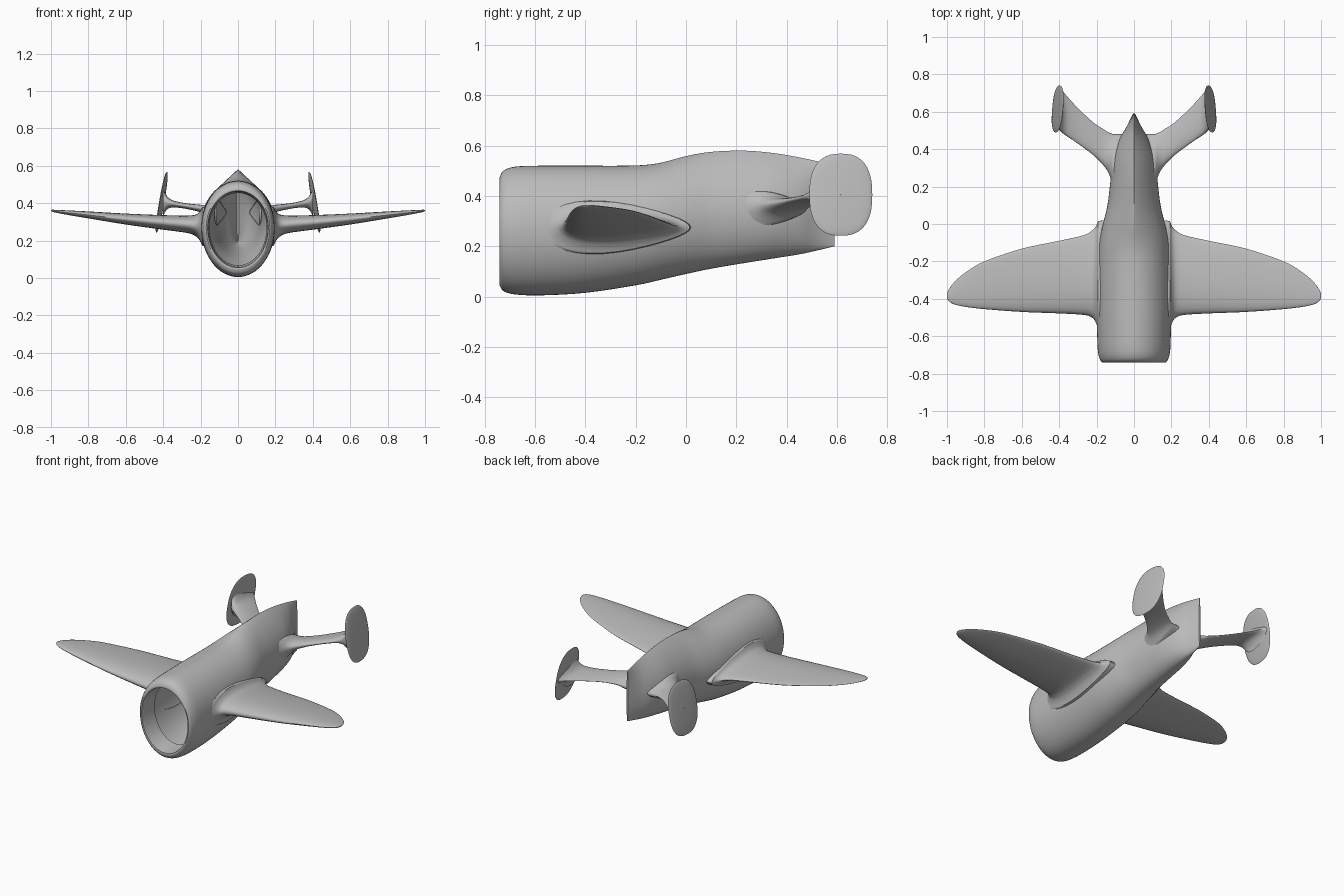
import bpy, bmesh, math
from mathutils import Vector

if "Cube" in bpy.data.objects:
    bpy.data.objects.remove(bpy.data.objects["Cube"])

grey = bpy.data.materials.new("plain grey")
grey.diffuse_color = (0.5, 0.5, 0.5, 1)
grey.use_nodes = True
grey.node_tree.nodes["Principled BSDF"].inputs["Base Color"].default_value = grey.diffuse_color


def spline(rows, s):
    """Catmull-Rom value of a list of rows at s in 0..len-1."""
    n = len(rows) - 1
    i = min(int(s), n - 1)
    f = s - i
    p = [rows[max(0, min(n, i + k))] for k in (-1, 0, 1, 2)]
    return [0.5 * (2 * b + (c - a) * f + (2 * a - 5 * b + 4 * c - d) * f * f
                   + (3 * b - a - 3 * c + d) * f ** 3) for a, b, c, d in zip(*p)]


def loft(name, rings, cap_end=False, mirror=False):
    bm = bmesh.new()
    loops = [[bm.verts.new(p) for p in r] for r in rings]
    n = len(rings[0])
    for a, b in zip(loops, loops[1:]):
        for i in range(n):
            bm.faces.new((a[i], a[(i + 1) % n], b[(i + 1) % n], b[i]))
    if cap_end:
        bm.faces.new(loops[-1])
    bmesh.ops.recalc_face_normals(bm, faces=bm.faces)
    me = bpy.data.meshes.new(name)
    bm.to_mesh(me)
    bm.free()
    ob = bpy.data.objects.new(name, me)
    bpy.context.collection.objects.link(ob)
    me.materials.append(grey)
    bpy.ops.object.select_all(action='DESELECT')
    ob.select_set(True)
    bpy.context.view_layer.objects.active = ob
    bpy.ops.object.shade_smooth_by_angle(angle=math.radians(50))
    if mirror:
        ob.modifiers.new("Mirror", 'MIRROR').use_mirror_merge = False
    return ob


# Fuselage stations: y, bottom z, top z, half width, height of widest point, crest sharpness
HULL = [(-0.74, 0.045, 0.475, 0.170, 0.27, 0.50),
        (-0.725, 0.022, 0.500, 0.182, 0.27, 0.50),
        (-0.68, 0.009, 0.516, 0.193, 0.27, 0.50),
        (-0.58, 0.005, 0.520, 0.197, 0.27, 0.50),
        (-0.40, 0.015, 0.520, 0.198, 0.28, 0.50),
        (-0.20, 0.045, 0.521, 0.194, 0.29, 0.52),
        (-0.10, 0.067, 0.532, 0.186, 0.30, 0.58),
        (0.00, 0.090, 0.558, 0.166, 0.31, 0.72),
        (0.10, 0.111, 0.575, 0.142, 0.32, 0.85),
        (0.23, 0.133, 0.580, 0.126, 0.33, 0.92),
        (0.35, 0.152, 0.570, 0.112, 0.34, 0.95),
        (0.45, 0.168, 0.553, 0.080, 0.34, 0.95),
        (0.52, 0.183, 0.538, 0.040, 0.34, 0.85),
        (0.59, 0.200, 0.520, 0.006, 0.34, 0.60)]


def hull_x(y, z):
    """Half width of the fuselage at a given y and z."""
    i = 0
    while i < len(HULL) - 2 and HULL[i + 1][0] < y:
        i += 1
    s = i + (y - HULL[i][0]) / (HULL[i + 1][0] - HULL[i][0])
    _, zb, zt, w, zc, q = spline(HULL, max(0, min(s, len(HULL) - 1)))
    u = (z - zc) / (zt - zc) if z > zc else (zc - z) / (zc - zb)
    return w * max(0, 1 - u * u) ** (q if z > zc else 0.5)


def hull_ring(row, scale=1.0, y=None):
    y0, zb, zt, w, zc, q = row
    pts = []
    for k in range(64):
        t = 2 * math.pi * k / 64
        c, s = math.cos(t), math.sin(t)
        x = w * math.copysign(abs(c) ** (2 * q if s > 0 else 1), c)
        z = zc + s * (zt - zc if s > 0 else zc - zb)
        pts.append(Vector((x * scale, y0 if y is None else y, zc + (z - zc) * scale)))
    return pts


# Hollow fuselage, with a lip rolled inward round the open nose
rings = [hull_ring(HULL[0], 0.90, -0.62), hull_ring(HULL[0], 0.93, -0.70),
         hull_ring(HULL[0], 0.955, -0.738)]
rings += [hull_ring(spline(HULL, i / 4)) for i in range((len(HULL) - 1) * 4 + 1)]
loft("fuselage", rings, cap_end=True)


def plane_surface(name, stations, cap):
    """Wing-like loft; stations are x, leading y, trailing y, z, thickness."""
    out = []
    steps = 5
    for i in range((len(stations) - 1) * steps + 1):
        x, y0, y1, z, th = spline(stations, i / steps)
        ring = []
        for k in range(32):
            a = 2 * math.pi * k / 32
            y = (y0 + y1) / 2 + (y1 - y0) / 2 * math.cos(a)
            h = z + th / 2 * math.sin(a) * (1 - 0.4 * math.cos(a))
            # The root edge follows the fuselage skin
            ring.append(Vector((hull_x(y, h) - 0.002 if i == 0 else x, y, h)))
        out.append(ring)
    loft(name, out, cap_end=cap, mirror=True)


# Main wings, flared at the root and rounded at the tip
plane_surface("wing", [(0.190, -0.570, 0.020, 0.275, 0.200),
                       (0.203, -0.530, -0.010, 0.277, 0.150),
                       (0.225, -0.500, -0.035, 0.281, 0.110),
                       (0.270, -0.486, -0.060, 0.287, 0.088),
                       (0.40, -0.478, -0.090, 0.297, 0.073),
                       (0.60, -0.470, -0.132, 0.315, 0.055),
                       (0.80, -0.455, -0.200, 0.337, 0.035),
                       (0.90, -0.443, -0.258, 0.348, 0.024),
                       (0.96, -0.430, -0.310, 0.355, 0.016),
                       (0.99, -0.413, -0.350, 0.359, 0.011),
                       (1.00, -0.395, -0.375, 0.361, 0.004)], True)

# Swept tail arms that spread into the end fins
plane_surface("tail_arm", [(0.110, 0.200, 0.480, 0.350, 0.130),
                           (0.135, 0.270, 0.490, 0.358, 0.075),
                           (0.165, 0.315, 0.508, 0.365, 0.048),
                           (0.22, 0.370, 0.545, 0.375, 0.034),
                           (0.30, 0.430, 0.620, 0.388, 0.028),
                           (0.36, 0.470, 0.685, 0.398, 0.042),
                           (0.388, 0.490, 0.718, 0.403, 0.090),
                           (0.402, 0.505, 0.725, 0.405, 0.160)], True)


# End fins: thin rounded plates, leaning outward at the bottom
def fin_ring(r, side):
    pts = []
    for k in range(48):
        a = 2 * math.pi * k / 48
        c, s = math.cos(a), math.sin(a)
        y = 0.615 + 0.125 * r * math.copysign(abs(c) ** 0.8, c)
        z = 0.405 + 0.163 * r * math.copysign(abs(s) ** 0.8, s)
        x = 0.408 - 0.17 * (z - 0.405) - 0.08 * (y - 0.615)
        pts.append(Vector((x + side * 0.010 * math.sqrt(1 - r * r), y, z)))
    return pts


radii = [0.01, 0.3, 0.55, 0.75, 0.88, 0.96, 1.0]
loft("tail_fin", [fin_ring(r, 1) for r in radii]
     + [fin_ring(r, -1) for r in reversed(radii[:-1])], cap_end=True, mirror=True)
